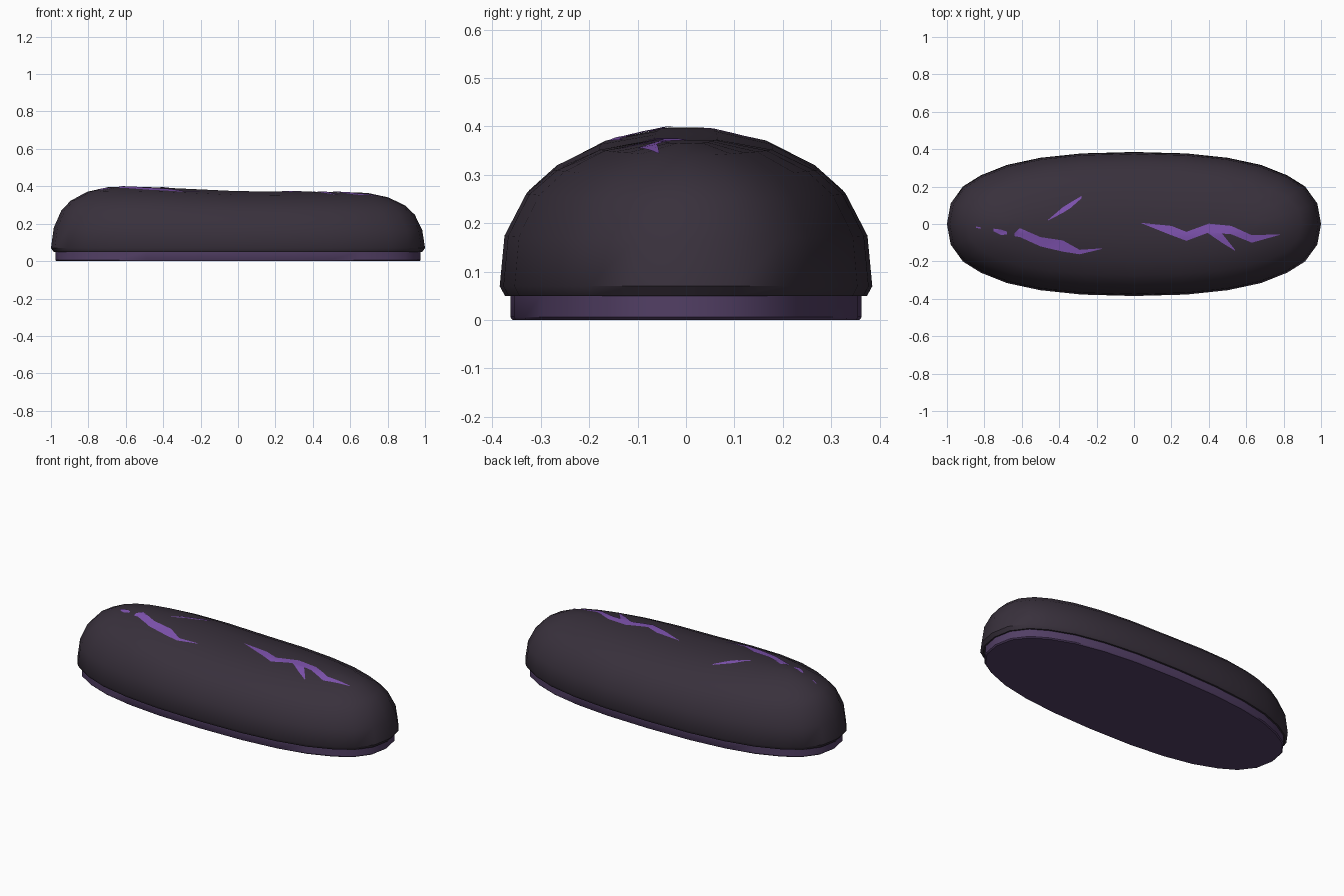
import bpy, bmesh
from mathutils import Vector
from mathutils.bvhtree import BVHTree

if "Cube" in bpy.data.objects:
    bpy.data.objects.remove(bpy.data.objects["Cube"])

# Quarter outline of the oval plan, on unit radii, mirrored into 28 points
QUARTER = [(1, 0), (.98, .285), (.915, .52), (.82, .675), (.68, .82), (.5, .92), (.28, .98)]
OVAL = (QUARTER + [(0, 1)] + [(-x, y) for x, y in reversed(QUARTER)]
        + [(-x, -y) for x, y in QUARTER[1:]] + [(0, -1)]
        + [(x, -y) for x, y in reversed(QUARTER[1:])])


def material(name, rgb):
    m = bpy.data.materials.new(name)
    m.diffuse_color = (*rgb, 1)
    m.use_nodes = True
    m.node_tree.nodes["Principled BSDF"].inputs["Base Color"].default_value = m.diffuse_color
    return m


def finish(bm, name, mat):
    bmesh.ops.recalc_face_normals(bm, faces=bm.faces)
    me = bpy.data.meshes.new(name)
    bm.to_mesh(me)
    ob = bpy.data.objects.new(name, me)
    bpy.context.collection.objects.link(ob)
    me.materials.append(mat)
    bpy.ops.object.select_all(action='DESELECT')
    ob.select_set(True)
    bpy.context.view_layer.objects.active = ob
    bpy.ops.object.shade_smooth_by_angle(angle=0.7)
    return ob


def lathe_oval(rings, height=lambda x, z: z):
    """Stack oval rings (x radius, y radius, z); close the ends with strips."""
    bm = bmesh.new()
    n = len(OVAL)
    loops = [[bm.verts.new((a * x, b * y, height(a * x, z))) for x, y in OVAL]
             for a, b, z in rings]
    for lo, hi in zip(loops, loops[1:]):
        for i in range(n):
            j = (i + 1) % n
            bm.faces.new((lo[i], lo[j], hi[j], hi[i]))
    for lp in (loops[0], loops[-1]):
        for i in range(n // 2):
            q = [lp[i], lp[i + 1], lp[-i - 1], lp[-i % n]]
            bm.faces.new(list(dict.fromkeys(q)))
    return bm


def sag(x, z):
    # crown is highest near the left end and dips to the right
    pts = [(-1, .385), (-.65, .397), (-.45, .394), (0, .373), (.35, .371), (.7, .364), (1, .35)]
    for (x0, h0), (x1, h1) in zip(pts, pts[1:]):
        if x <= x1 + 1e-6:
            h = h0 + (h1 - h0) * (x - x0) / (x1 - x0)
            break
    return .07 + (z - .07) * (h - .07) / .325 if z > .07 else z


# Domed body
body_bm = lathe_oval([(.985, .374, .05), (1, .385, .07), (.985, .375, .182), (.945, .33, .275),
                      (.895, .272, .328), (.805, .18, .374), (.69, .065, .396)], sag)
body_bm.normal_update()
tree = BVHTree.FromBMesh(body_bm)
finish(body_bm, "body", material("dark_shell", (.04, .03, .045)))

# Base slab
base_bm = lathe_oval([(.97, .358, 0), (.977, .363, .006), (.977, .363, .052)])
finish(base_bm, "base", material("base_purple", (.085, .05, .13)))

# Cracks: strips of (x, upper y, lower y) draped over the dome
CRACKS = {
    "crack_right": [(.04, .006, .004), (.2, -.01, -.06), (.28, -.042, -.09), (.4, .002, -.045),
                    (.52, -.01, -.055), (.63, -.06, -.1), (.78, -.055, -.058)],
    "crack_right_branch": [(.39, -.035, -.045), (.47, -.05, -.1), (.54, -.138, -.143)],
    "crack_left": [(-.64, -.05, -.065), (-.61, -.022, -.07), (-.5, -.07, -.12), (-.38, -.088, -.148),
                   (-.29, -.138, -.162), (-.17, -.13, -.133)],
    "crack_small": [(-.46, .022, .018), (-.38, .09, .06), (-.34, .115, .085), (-.28, .15, .138)],
    "crack_chip": [(-.75, -.025, -.04), (-.71, -.03, -.06), (-.68, -.04, -.055)],
    "crack_speck": [(-.845, -.014, -.02), (-.82, -.016, -.026)],
}
glow = material("crack_purple", (.22, .09, .45))


def drape(x, y):
    hit = tree.ray_cast(Vector((x, y, 2)), Vector((0, 0, -1)))[0]
    return (x, y, hit.z + .003)


for name, path in CRACKS.items():
    bm = bmesh.new()
    rows = []
    for p, q in zip(path, path[1:]):
        for s in range(4):
            rows.append([u + (v - u) * s / 4 for u, v in zip(p, q)])
    rows.append(path[-1])
    grid = [[bm.verts.new(drape(x, lo + (hi - lo) * k / 3)) for k in range(4)]
            for x, hi, lo in rows]
    for g, h in zip(grid, grid[1:]):
        for k in range(3):
            bm.faces.new((g[k], h[k], h[k + 1], g[k + 1]))
    finish(bm, name, glow)
